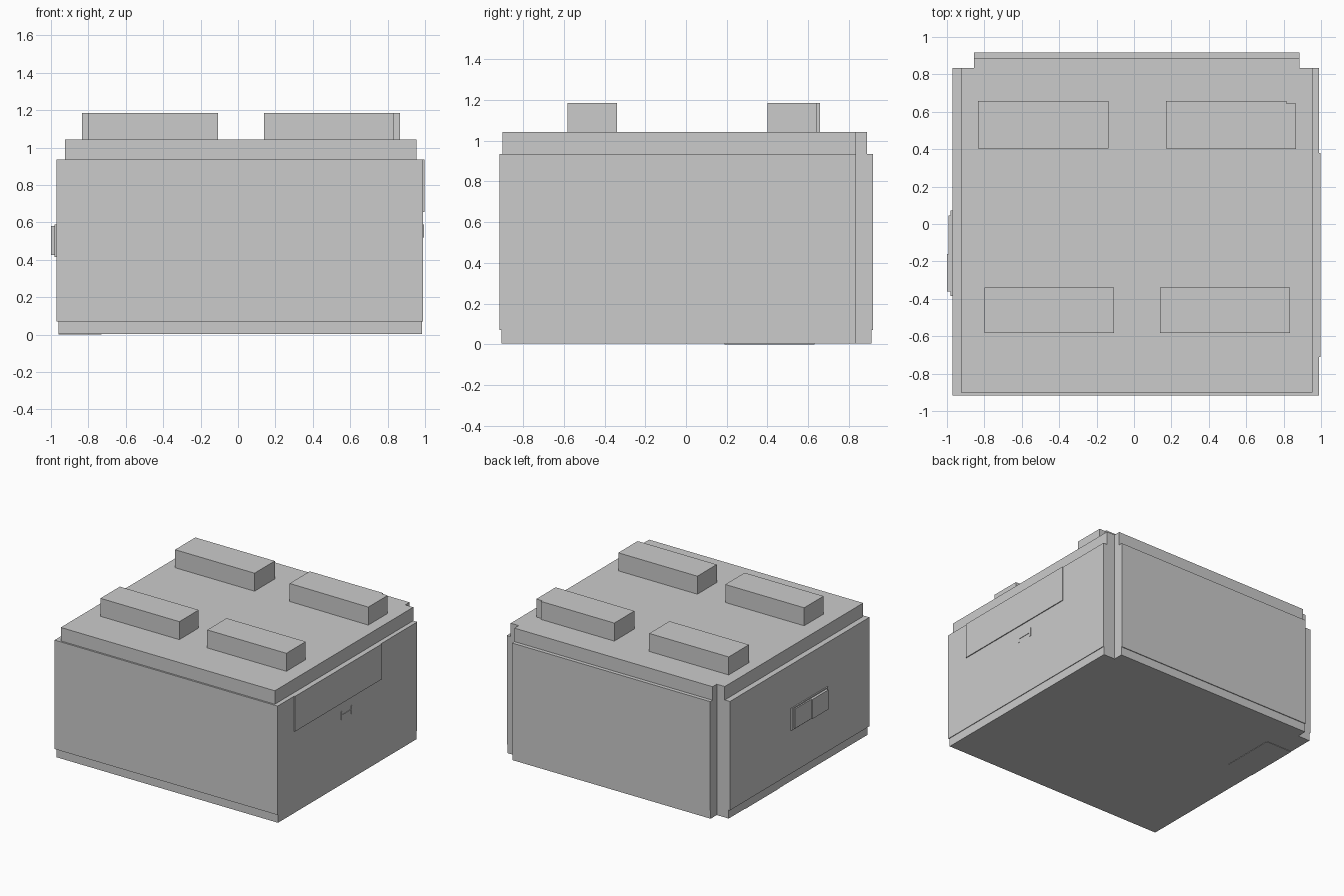
import bpy, bmesh

if "Cube" in bpy.data.objects:
    bpy.data.objects.remove(bpy.data.objects["Cube"])


def prism(name, outline, z0, z1):
    """Extrude a flat outline upward into a closed solid."""
    bm = bmesh.new()
    face = bm.faces.new([bm.verts.new((x, y, z0)) for x, y in outline])
    top = bmesh.ops.extrude_face_region(bm, geom=[face])
    for v in [g for g in top["geom"] if isinstance(g, bmesh.types.BMVert)]:
        v.co.z = z1
    bmesh.ops.recalc_face_normals(bm, faces=bm.faces)
    mesh = bpy.data.meshes.new(name)
    bm.to_mesh(mesh)
    bm.free()
    obj = bpy.data.objects.new(name, mesh)
    bpy.context.collection.objects.link(obj)
    return obj


def box(name, x0, x1, y0, y1, z0, z1):
    return prism(name, [(x0, y0), (x1, y0), (x1, y1), (x0, y1)], z0, z1)


def notched(name, x0, x1, y0, y1, z0, z1):
    """Slab whose two back corners are cut away."""
    return prism(name, [(x0, y0), (x1, y0), (x1, 0.835), (0.885, 0.835),
                        (0.885, y1), (-0.855, y1), (-0.855, 0.835), (x0, 0.835)], z0, z1)


# Stacked case: plinth, main body, lid
notched("base_plinth", -0.96, 0.985, -0.905, 0.912, 0.003, 0.07)
notched("main_body", -0.97, 0.99, -0.916, 0.918, 0.07, 0.935)
notched("lid", -0.925, 0.955, -0.902, 0.888, 0.935, 1.042)

# Four raised blocks on the lid
box("front_left_block", -0.80, -0.107, -0.583, -0.34, 1.042, 1.185)
box("front_right_block", 0.138, 0.833, -0.583, -0.34, 1.042, 1.185)
box("back_left_block", -0.835, -0.137, 0.403, 0.657, 1.042, 1.185)
prism("back_right_block", [(0.17, 0.405), (0.865, 0.40), (0.865, 0.643), (0.815, 0.643),
                           (0.815, 0.657), (0.17, 0.657)], 1.042, 1.185)

# Left side hatch: backing plate with two raised panels
box("hatch_plate", -0.98, -0.97, -0.385, 0.072, 0.415, 0.588)
box("hatch_front_panel", -1.0, -0.98, -0.36, -0.16, 0.425, 0.58)
box("hatch_back_panel", -0.991, -0.98, -0.16, 0.045, 0.425, 0.58)

# Right side: thin drawer front and small pull made of three bars
box("drawer_front", 0.99, 0.997, -0.71, 0.38, 0.655, 0.935)
for i, y in enumerate((-0.115, 0.01)):
    box(f"pull_post_{i + 1}", 0.99, 0.994, y - 0.005, y + 0.005, 0.52, 0.588)
box("pull_bar", 0.99, 0.994, -0.11, 0.005, 0.549, 0.559)

# Thin pad under the base
box("base_pad", -0.96, -0.73, 0.19, 0.63, 0.0, 0.003)
